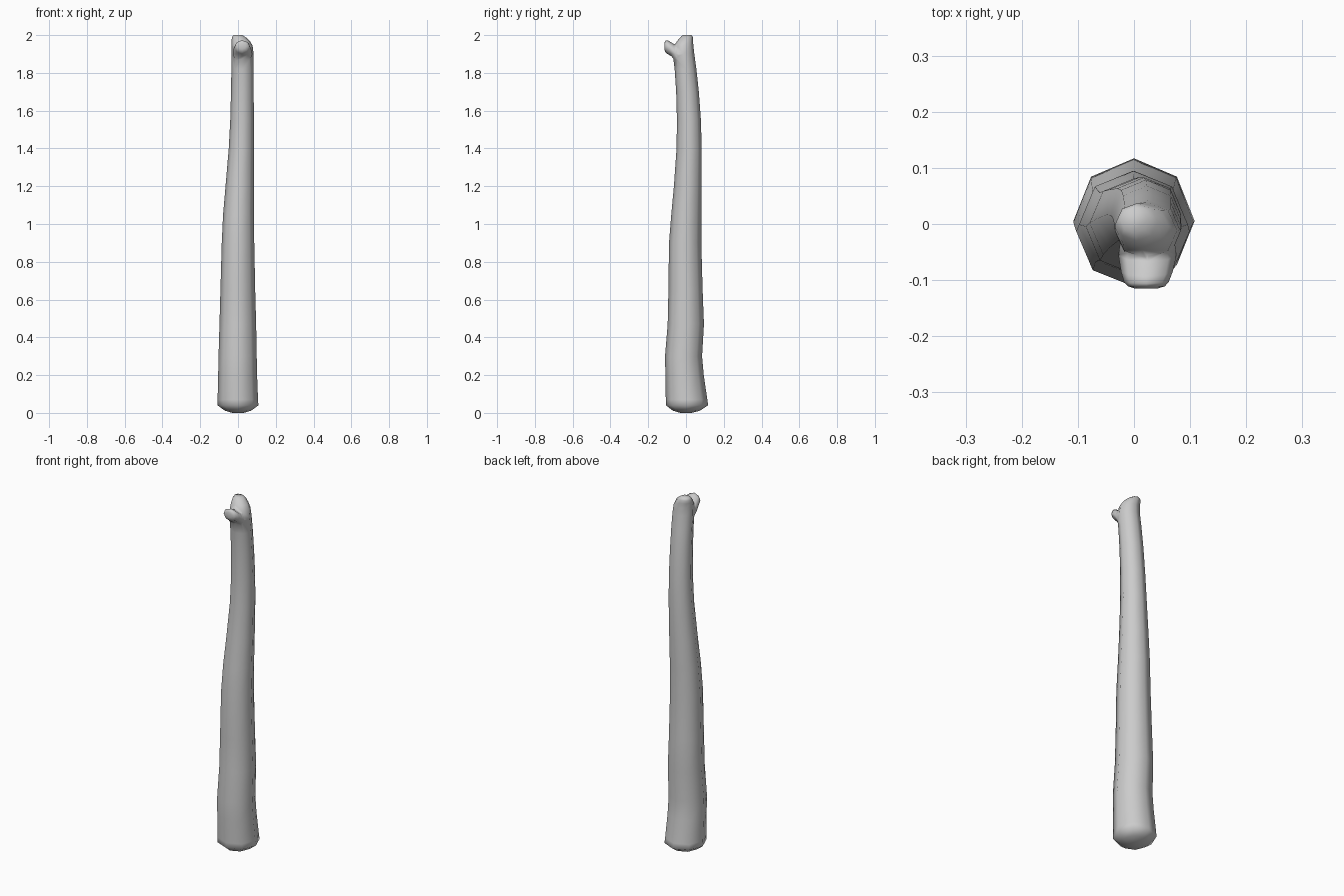
import bpy, bmesh
from math import sin, cos, pi

if "Cube" in bpy.data.objects:
    bpy.data.objects.remove(bpy.data.objects["Cube"])

SIDES = 8


def loft(name, rings):
    """Skin a closed tube over rings of points."""
    bm = bmesh.new()
    loops = [[bm.verts.new(p) for p in ring] for ring in rings]
    for a, b in zip(loops, loops[1:]):
        for i in range(SIDES):
            j = (i + 1) % SIDES
            bm.faces.new((a[i], a[j], b[j], b[i]))
    bm.faces.new(loops[0][::-1])
    bm.faces.new(loops[-1])
    bmesh.ops.recalc_face_normals(bm, faces=bm.faces)
    mesh = bpy.data.meshes.new(name)
    bm.to_mesh(mesh)
    bm.free()
    obj = bpy.data.objects.new(name, mesh)
    bpy.context.collection.objects.link(obj)
    return obj


def level_ring(z, x0, x1, y0, y1):
    return [((x0 + x1) / 2 + (x1 - x0) / 2 * cos(2 * pi * i / SIDES),
             (y0 + y1) / 2 + (y1 - y0) / 2 * sin(2 * pi * i / SIDES), z)
            for i in range(SIDES)]


def knob_ring(y, x, z, rx, rz, lean):
    # ring facing the front, leaning so its lower edge sits further back
    return [(x + rx * cos(a), y - lean * sin(a), z + rz * sin(a))
            for a in (2 * pi * i / SIDES for i in range(SIDES))]


# trunk outline: height, x range, y range
trunk = loft("trunk", [level_ring(*r) for r in (
    (0.0, -.03, .03, -.03, .03),
    (0.012, -.07, .07, -.07, .075),
    (0.04, -.108, .108, -.106, .117),
    (0.07, -.108, .106, -.107, .113),
    (0.20, -.105, .101, -.109, .094),
    (0.30, -.103, .099, -.111, .085),
    (0.47, -.098, .096, -.097, .095),
    (0.65, -.093, .091, -.093, .088),
    (0.90, -.086, .086, -.090, .081),
    (1.05, -.079, .084, -.078, .082),
    (1.20, -.066, .084, -.064, .083),
    (1.40, -.049, .084, -.050, .083),
    (1.55, -.041, .084, -.048, .079),
    (1.70, -.037, .083, -.052, .068),
    (1.82, -.035, .083, -.060, .055),
    (1.90, -.034, .083, -.070, .044),
    (1.945, -.034, .077, -.062, .039),
    (1.97, -.034, .062, -.046, .037),
    (1.988, -.032, .042, -.030, .037),
    (2.0, -.024, .024, -.016, .030))])

# broken branch stub at the front of the top
stub = loft("branch_stub", [knob_ring(*r) for r in (
    (-.010, .024, 1.885, .045, .055, .015),
    (-.055, .024, 1.900, .052, .055, .012),
    (-.085, .023, 1.929, .046, .041, .008),
    (-.103, .022, 1.937, .040, .036, .003),
    (-.111, .022, 1.940, .033, .028, 0),
    (-.115, .022, 1.942, .020, .016, 0))])

# fuse the stub into the trunk
fuse = trunk.modifiers.new("fuse_stub", 'BOOLEAN')
fuse.operation = 'UNION'
fuse.solver = 'EXACT'
fuse.object = stub
bpy.context.view_layer.objects.active = trunk
trunk.select_set(True)
bpy.ops.object.modifier_apply(modifier=fuse.name)
bpy.data.objects.remove(stub)
for p in trunk.data.polygons:
    p.use_smooth = True
